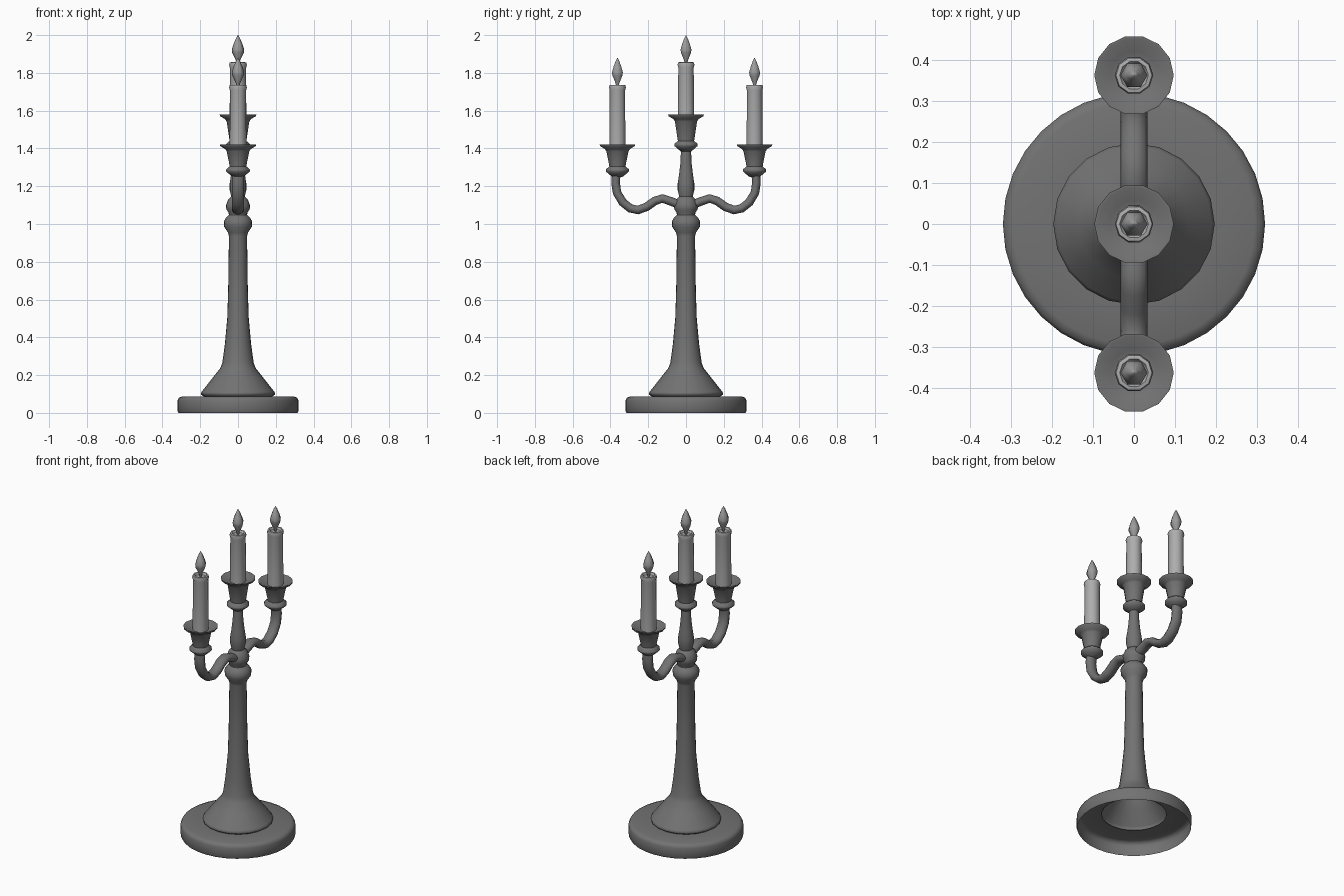
import bpy, bmesh, math
from mathutils import Vector

cube = bpy.data.objects.get("Cube")
if cube:
    bpy.data.objects.remove(cube, do_unlink=True)


def material(name, value):
    m = bpy.data.materials.new(name)
    m.use_nodes = True
    colour = (value, value, value, 1)
    m.diffuse_color = colour
    m.node_tree.nodes["Principled BSDF"].inputs["Base Color"].default_value = colour
    return m


METAL = material("dark grey metal", 0.17)
WAX = material("light grey wax", 0.42)
FLAME = material("mid grey flame", 0.33)


def from_rings(name, rings, mat, angle=50, cap=False):
    """Skin a list of equal-length point rings."""
    bm = bmesh.new()
    rows = [[bm.verts.new(p) for p in ring] for ring in rings]
    n = len(rows[0])
    for a, b in zip(rows, rows[1:]):
        for j in range(n):
            k = (j + 1) % n
            bm.faces.new((a[j], a[k], b[k], b[j]))
    if cap:
        bm.faces.new(rows[0][::-1])
        bm.faces.new(rows[-1])
        bmesh.ops.recalc_face_normals(bm, faces=bm.faces)
    mesh = bpy.data.meshes.new(name)
    bm.to_mesh(mesh)
    bm.free()
    mesh.materials.append(mat)
    obj = bpy.data.objects.new(name, mesh)
    bpy.context.collection.objects.link(obj)
    bpy.ops.object.select_all(action='DESELECT')
    obj.select_set(True)
    bpy.context.view_layer.objects.active = obj
    bpy.ops.object.shade_smooth_by_angle(angle=math.radians(angle))
    return obj


def lathe(name, profile, sides, mat, y=0, z=0, angle=50, cap=False):
    """Turn a (radius, height) profile around a vertical axis."""
    turn = [2 * math.pi * j / sides for j in range(sides)]
    rings = [[(r * math.cos(t), y + r * math.sin(t), z + h) for t in turn]
             for r, h in profile]
    return from_rings(name, rings, mat, angle, cap)


def arm(name, side):
    """Sweep an oval section along an S-shaped path in the YZ plane."""
    path = [(0.03, 1.10), (0.08, 1.12), (0.125, 1.135), (0.165, 1.122),
            (0.21, 1.09), (0.255, 1.074), (0.295, 1.083), (0.335, 1.115),
            (0.365, 1.165), (0.373, 1.22), (0.368, 1.275)]
    pts = [Vector((0, side * y, z)) for y, z in path]
    rings = []
    for i, p in enumerate(pts):
        d = (pts[min(i + 1, len(pts) - 1)] - pts[max(i - 1, 0)]).normalized()
        across = Vector((0, -d.z, d.y))
        rings.append([p + Vector((0.033 * math.cos(t), 0, 0)) + across * 0.024 * math.sin(t)
                      for t in (math.pi * j / 5 for j in range(10))])
    from_rings(name, rings, METAL, cap=True)


def holder(label, y, ring, tray, top):
    """Cup with collar and drip tray, a candle and its flame."""
    lathe(label + "_cup", [
        (0.026, ring - 0.035), (0.045, ring - 0.02), (0.063, ring - 0.005),
        (0.063, ring + 0.006), (0.044, ring + 0.022), (0.047, ring + 0.04),
        (0.06, tray - 0.03), (0.068, tray - 0.018), (0.095, tray - 0.002),
        (0.097, tray + 0.007), (0.09, tray + 0.007), (0.058, tray - 0.012),
        (0.03, tray - 0.014)], 14, METAL, y, cap=True)
    lathe(label + "_candle", [
        (0.044, tray - 0.02), (0.043, top - 0.03), (0.047, top - 0.015),
        (0.044, top - 0.002), (0.035, top), (0.028, top - 0.012),
        (0.004, top - 0.012)], 10, WAX, y, cap=True)
    lathe(label + "_flame", [
        (0.006, -0.012), (0.013, 0.012), (0.031, 0.05), (0.033, 0.066),
        (0.024, 0.095), (0.011, 0.125), (0.001, 0.143)], 6, FLAME, y, top,
        angle=65, cap=True)


# Hollow round foot
lathe("base", [(0.315, 0), (0.32, 0.01), (0.32, 0.065), (0.313, 0.08),
               (0.295, 0.087), (0.18, 0.087)], 32, METAL)

# Turned column with flared bottom, collar, hub and upper knob
lathe("column", [
    (0.18, 0.086), (0.195, 0.096), (0.197, 0.106), (0.19, 0.115),
    (0.135, 0.185), (0.093, 0.238), (0.083, 0.265), (0.07, 0.36),
    (0.057, 0.5), (0.052, 0.65), (0.048, 0.935), (0.053, 0.955),
    (0.073, 0.985), (0.075, 1.015), (0.062, 1.035), (0.048, 1.048),
    (0.05, 1.06), (0.062, 1.078), (0.063, 1.1), (0.052, 1.13),
    (0.036, 1.145), (0.044, 1.18), (0.044, 1.215), (0.037, 1.26),
    (0.03, 1.32), (0.026, 1.4)], 20, METAL)

# Central light and the two side branches
holder("centre", 0, 1.418, 1.573, 1.857)
for label, side in (("front", -1), ("back", 1)):
    arm(label + "_arm", side)
    holder(label, side * 0.363, 1.283, 1.415, 1.737)
